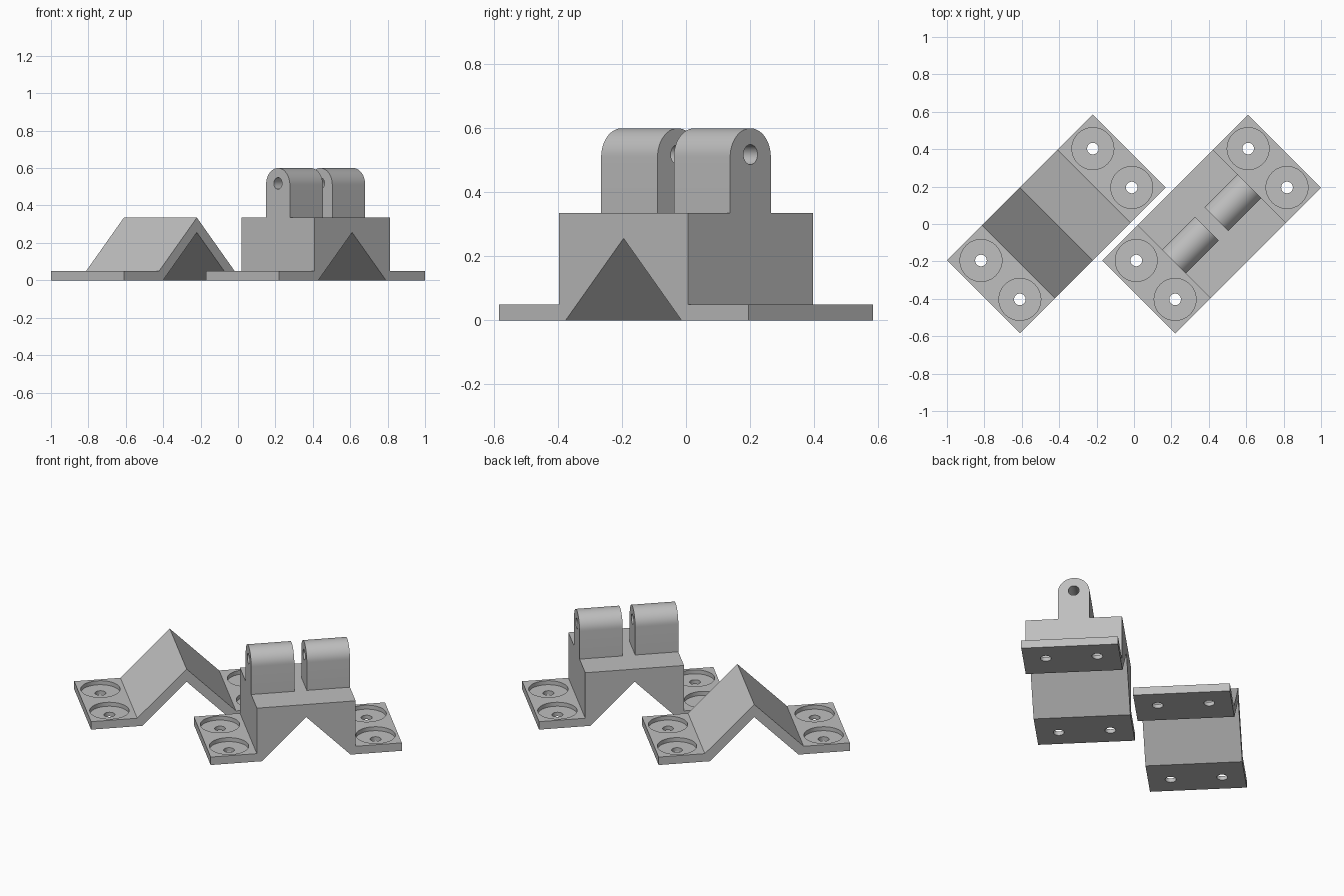
import bpy, bmesh, math
from mathutils import Matrix, Vector

if "Cube" in bpy.data.objects:
    bpy.data.objects.remove(bpy.data.objects["Cube"])

grey = bpy.data.materials.new("plain grey")
grey.diffuse_color = (0.52, 0.52, 0.52, 1)
grey.use_nodes = True
grey.node_tree.nodes["Principled BSDF"].inputs["Base Color"].default_value = grey.diffuse_color

HALF_LEN, HALF_WID, BODY = 0.5515, 0.276, 0.285   # foot end, width, body end
PLATE, TOP, APEX = 0.05, 0.335, 0.256             # foot, body and channel heights
TURN = math.radians(45)


def add_object(name, bm, centre_x):
    bmesh.ops.recalc_face_normals(bm, faces=bm.faces)
    mesh = bpy.data.meshes.new(name)
    bm.to_mesh(mesh)
    bm.free()
    mesh.materials.append(grey)
    ob = bpy.data.objects.new(name, mesh)
    bpy.context.collection.objects.link(ob)
    ob.location.x = centre_x
    ob.rotation_euler.z = TURN
    return ob


def extrude(bm, points, vector):
    """Close an outline and sweep it along a vector."""
    face = bm.faces.new([bm.verts.new(p) for p in points])
    swept = bmesh.ops.extrude_face_region(bm, geom=[face])["geom"]
    verts = [g for g in swept if isinstance(g, bmesh.types.BMVert)]
    bmesh.ops.translate(bm, vec=Vector(vector), verts=verts)


def cylinder(bm, radius, depth, matrix, sides):
    bmesh.ops.create_cone(bm, cap_ends=True, segments=sides, radius1=radius,
                          radius2=radius, depth=depth, matrix=matrix)


def cut(ob, cutter):
    """Subtract the cutter, then smooth the round walls only."""
    mod = ob.modifiers.new("holes", 'BOOLEAN')
    mod.operation, mod.solver, mod.object = 'DIFFERENCE', 'EXACT', cutter
    bpy.ops.object.select_all(action='DESELECT')
    bpy.context.view_layer.objects.active = ob
    ob.select_set(True)
    bpy.context.view_layer.update()
    bpy.ops.object.modifier_apply(modifier=mod.name)
    bpy.data.objects.remove(cutter)
    bpy.ops.object.shade_smooth_by_angle(angle=math.radians(30))


def bracket(name, centre_x, ridge):
    """Two feet joined by a body with a triangular channel underneath."""
    right = [(APEX, 0), (HALF_LEN, 0), (HALF_LEN, PLATE), (BODY, PLATE)]
    right += ridge
    left = [(-x, z) for x, z in reversed(right) if x > 0]
    outline = [(0, APEX)] + right + left
    bm = bmesh.new()
    extrude(bm, [(x, -HALF_WID, z) for x, z in outline], (0, 2 * HALF_WID, 0))
    ob = add_object(name, bm, centre_x)

    # Counterbored screw holes: wide recesses first, then narrow through holes
    for radius, low in ((0.112, 0.025), (0.031, -0.05)):
        bm = bmesh.new()
        for x in (-0.423, 0.423):
            for y in (-0.147, 0.147):
                place = Matrix.Translation((x, y, (low + 0.1) / 2))
                cylinder(bm, radius, 0.1 - low, place, 48)
        cut(ob, add_object("screw_hole_cutter", bm, centre_x))


def knuckle(name, centre_x, start, end):
    """Round-topped lug with a pin hole along its length."""
    r, axis_z = 0.09, 0.51
    outline = [(-r, TOP), (r, TOP)]
    outline += [(r * math.cos(math.pi * i / 24), axis_z + r * math.sin(math.pi * i / 24))
                for i in range(25)]
    bm = bmesh.new()
    extrude(bm, [(start, y, z) for y, z in outline], (end - start, 0, 0))
    ob = add_object(name, bm, centre_x)
    bm = bmesh.new()
    place = Matrix.Translation(((start + end) / 2, 0, 0.518)) @ Matrix.Rotation(math.pi / 2, 4, 'Y')
    cylinder(bm, 0.031, 0.5, place, 32)
    cut(ob, add_object("pin_hole_cutter", bm, centre_x))


# Folded bracket with a pointed ridge
bracket("ridge_bracket", -0.415, [(0, TOP)])

# Block bracket carrying two hinge knuckles
bracket("block_bracket", 0.415, [(BODY, TOP)])
knuckle("front_knuckle", 0.415, -BODY, -0.036)
knuckle("back_knuckle", 0.415, 0.036, BODY)
